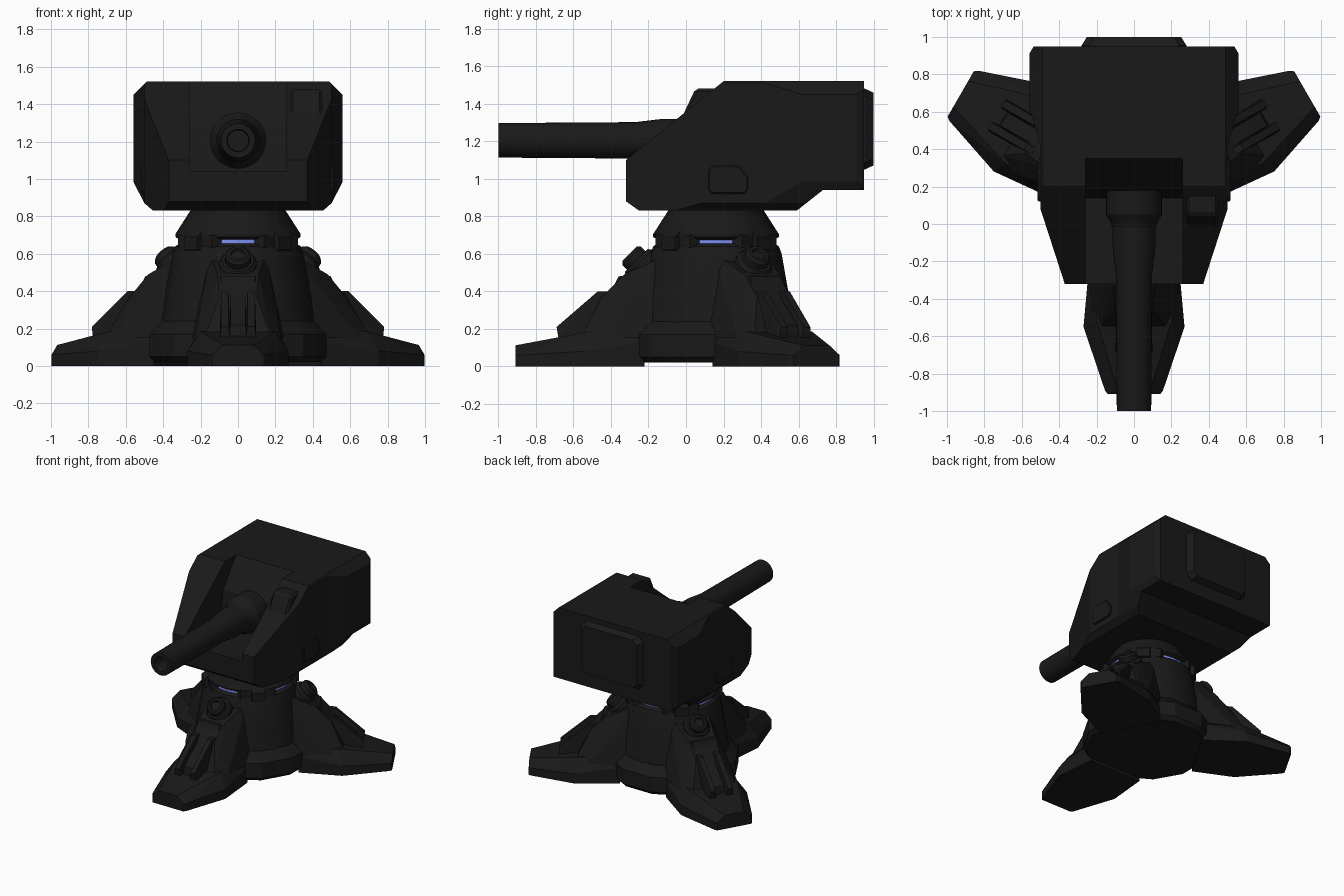
import bpy, bmesh, math
from mathutils import Matrix, Vector

if "Cube" in bpy.data.objects:
    bpy.data.objects.remove(bpy.data.objects["Cube"])

CENTRE = Matrix.Translation((0, 0.16, 0))


def material(name, rgb):
    m = bpy.data.materials.new(name)
    m.diffuse_color = (*rgb, 1)
    m.use_nodes = True
    m.node_tree.nodes["Principled BSDF"].inputs["Base Color"].default_value = m.diffuse_color
    return m


DARK = material("dark_metal", (0.01, 0.01, 0.01))
BLUE = material("blue_glow", (0.2, 0.28, 0.9))


def finish(name, bm, matrix=Matrix(), mat=DARK, bevel=0.0, smooth=True):
    bmesh.ops.recalc_face_normals(bm, faces=bm.faces)
    if bevel:
        bmesh.ops.bevel(bm, geom=bm.edges[:], offset=bevel, segments=1, affect='EDGES')
    bm.transform(matrix)
    me = bpy.data.meshes.new(name)
    bm.to_mesh(me)
    bm.free()
    me.materials.append(mat)
    ob = bpy.data.objects.new(name, me)
    bpy.context.collection.objects.link(ob)
    if smooth:
        bpy.context.view_layer.objects.active = ob
        ob.select_set(True)
        bpy.ops.object.shade_smooth_by_angle(angle=math.radians(25))
        ob.select_set(False)
    return ob


def prism(name, pts, axis, lo, hi, **kw):
    """Extrude a 2D profile along an axis."""
    put = {'x': lambda a, b, d: (d, a, b), 'y': lambda a, b, d: (a, d, b),
           'z': lambda a, b, d: (a, b, d)}[axis]
    bm = bmesh.new()
    rings = [[bm.verts.new(put(a, b, d)) for a, b in pts] for d in (lo, hi)]
    for r in rings:
        bm.faces.new(r)
    for i in range(len(pts)):
        j = (i + 1) % len(pts)
        bm.faces.new((rings[0][i], rings[0][j], rings[1][j], rings[1][i]))
    return finish(name, bm, smooth=False, **kw)


def lathe(name, prof, segs, start=0.0, **kw):
    """Revolve (radius, height) points about z, closing both ends."""
    bm = bmesh.new()
    rings = []
    for r, z in prof:
        angs = [start + math.tau * i / segs for i in range(segs)]
        rings.append([bm.verts.new((r * math.cos(a), r * math.sin(a), z)) for a in angs])
    for p, q in zip(rings, rings[1:]):
        for i in range(segs):
            j = (i + 1) % segs
            bm.faces.new((p[i], p[j], q[j], q[i]))
    bm.faces.new(rings[0])
    bm.faces.new(rings[-1])
    return finish(name, bm, **kw)


def hull(name, secs, **kw):
    """Convex hull of symmetric (x, half width, z) stations."""
    bm = bmesh.new()
    for x, w, z in secs:
        for s in (-1, 1):
            bm.verts.new((x, s * w, z))
    res = bmesh.ops.convex_hull(bm, input=bm.verts[:])
    junk = [g for g in res["geom_interior"] if isinstance(g, bmesh.types.BMVert)]
    bmesh.ops.delete(bm, geom=junk, context='VERTS')
    bmesh.ops.dissolve_limit(bm, angle_limit=0.02, verts=bm.verts[:], edges=bm.edges[:])
    return finish(name, bm, smooth=False, **kw)


def boolean(ob, cutter, op):
    m = ob.modifiers.new("cut", 'BOOLEAN')
    m.object, m.operation, m.solver = cutter, op, 'EXACT'
    dg = bpy.context.evaluated_depsgraph_get()
    me = bpy.data.meshes.new_from_object(ob.evaluated_get(dg))
    ob.modifiers.clear()
    ob.data = me
    bpy.data.objects.remove(cutter)


def mirrored(pts):
    return pts + [(-a, b) for a, b in reversed(pts)]


# Pedestal: plate, column, glowing ring and rotating collar
lathe("base_plate", [(0.46, 0.02), (0.49, 0.05), (0.49, 0.17), (0.42, 0.24)], 12,
      start=math.radians(15), matrix=CENTRE)
lathe("column", [(0.42, 0.18), (0.385, 0.4), (0.35, 0.6), (0.335, 0.64), (0.31, 0.655)], 24,
      matrix=CENTRE)
lathe("glow_ring", [(0.305, 0.64), (0.305, 0.69)], 32, matrix=CENTRE, mat=BLUE)
lathe("collar", [(0.31, 0.675), (0.335, 0.69), (0.335, 0.705), (0.255, 0.83), (0.25, 0.86)], 24,
      matrix=CENTRE)
for k in range(4):
    spin = CENTRE @ Matrix.Rotation(math.radians(45 + 90 * k), 4, 'Z')
    hull("collar_lug", [(0.24, 0.15, 0.63), (0.325, 0.13, 0.63), (0.24, 0.15, 0.7),
                        (0.325, 0.13, 0.7)], matrix=spin)
    hull("collar_clamp", [(0.28, 0.05, 0.61), (0.36, 0.05, 0.62), (0.36, 0.05, 0.69),
                          (0.27, 0.05, 0.76)], matrix=spin)

# Three legs around the pedestal
for k, ang in enumerate((-90, 30, 150)):
    spin = CENTRE @ Matrix.Rotation(math.radians(ang), 4, 'Z')
    hull("foot", [(0.38, 0.24, 0), (0.71, 0.27, 0), (1.05, 0.155, 0), (1.07, 0.14, 0),
                  (0.38, 0.24, 0.13), (0.71, 0.27, 0.08), (1.05, 0.155, 0.06), (1.07, 0.14, 0.06),
                  (0.38, 0.2, 0.2), (0.68, 0.2, 0.185), (1.07, 0.08, 0.112)], matrix=spin)
    hull("buttress", [(0.3, 0.25, 0.15), (0.62, 0.23, 0.15), (0.72, 0.18, 0.15),
                      (0.3, 0.16, 0.5), (0.49, 0.11, 0.49), (0.61, 0.1, 0.37),
                      (0.25, 0.15, 0.6)], matrix=spin)
    for s in (-1, 1):
        hull("leg_rib", [(0.5, 0.028, 0.15), (0.84, 0.028, 0.15), (0.85, 0.02, 0.21),
                         (0.63, 0.02, 0.4), (0.5, 0.02, 0.4)],
             matrix=spin @ Matrix.Translation((0, s * 0.07, 0)))
    hull("leg_piston", [(0.45, 0.045, 0.15), (0.81, 0.045, 0.15), (0.8, 0.04, 0.22),
                        (0.6, 0.04, 0.38), (0.45, 0.04, 0.38)], matrix=spin)
    hull("leg_shoulder", [(0.3, 0.13, 0.34), (0.59, 0.1, 0.34), (0.56, 0.09, 0.4),
                          (0.52, 0.09, 0.48), (0.3, 0.12, 0.5)], matrix=spin)
    tilt = spin @ Matrix.Translation((0.39, 0, 0.53)) @ Matrix.Rotation(math.radians(45), 4, 'Y')
    lathe("leg_bolt", [(0.1, -0.1), (0.1, 0.03), (0.085, 0.05), (0.07, 0.05), (0.07, 0.085),
                       (0.055, 0.1), (0.04, 0.1), (0.035, 0.085)], 20, matrix=tilt)

# Turret housing: side profile trimmed by its front and top outlines
turret = prism("turret_housing", [(-0.32, 1.10), (-0.32, 0.88), (-0.25, 0.83), (0.59, 0.83),
                                  (0.73, 0.94), (0.95, 0.94), (0.95, 1.52), (0.2, 1.52)],
               'x', -0.7, 0.7)
boolean(turret, prism("front_outline", mirrored([(0.45, 0.82), (0.46, 0.835), (0.5, 0.87),
        (0.56, 0.985), (0.56, 1.45), (0.485, 1.525)]), 'y', -1, 2), 'INTERSECT')
boolean(turret, prism("top_outline", mirrored([(0.367, -0.33), (0.5, 0.08), (0.5, 0.42),
        (0.56, 0.62), (0.56, 0.91), (0.53, 0.96)]), 'z', 0.5, 2), 'INTERSECT')
# Open gun recess in the front
boolean(turret, prism("recess", [(-0.6, 1.04), (0.14, 1.04), (0.18, 1.3), (0.38, 1.56),
        (-0.6, 1.56)], 'x', -0.26, 0.26), 'DIFFERENCE')

# Rear hatch and side hatches
bm = bmesh.new()
outline = [(0.28, 1.09), (0.24, 1.05), (-0.24, 1.05), (-0.28, 1.09),
           (-0.28, 1.44), (-0.24, 1.48), (0.24, 1.48), (0.28, 1.44)]
rings = [[bm.verts.new((x * k, y, 1.265 + (z - 1.265) * k)) for x, z in outline]
         for y, k in ((0.93, 1), (0.955, 1), (1.0, 0.9))]
for p, q in zip(rings, rings[1:]):
    for i in range(8):
        bm.faces.new((p[i], p[(i + 1) % 8], q[(i + 1) % 8], q[i]))
bm.faces.new(rings[0])
bm.faces.new(rings[-1])
finish("rear_hatch", bm, smooth=False)
for s in (-1, 1):
    prism("side_hatch", [(0.12, 0.94), (0.14, 0.92), (0.31, 0.92), (0.33, 0.94), (0.33, 1.01),
                         (0.28, 1.07), (0.14, 1.07), (0.12, 1.05)],
          'x', s * 0.48, s * 0.515, bevel=0.006)

# Sensor box on the right cheek
prism("sensor_box", [(0.2, 1.48), (0.05, 1.48), (-0.03, 1.31), (-0.02, 1.22), (0.2, 1.22)],
      'x', 0.28, 0.45, bevel=0.015)
prism("sensor_lens", [(0.06, 1.45), (0.045, 1.45), (-0.02, 1.31), (0.02, 1.31)], 'x', 0.335, 0.395)

# Gun barrel with hollow muzzle, plus its mount
gun = Matrix.Translation((0, 0, 1.205)) @ Matrix.Rotation(math.radians(90), 4, 'X')
lathe("gun_barrel", [(0.115, -0.1), (0.115, 0.12), (0.097, 0.27), (0.092, 1.0), (0.06, 1.0),
                     (0.055, 0.97), (0.055, 0.8)], 32, matrix=gun)
lathe("gun_mount", [(0.15, -0.18), (0.15, -0.05), (0.13, -0.02), (0.115, 0.02)], 32, matrix=gun)
